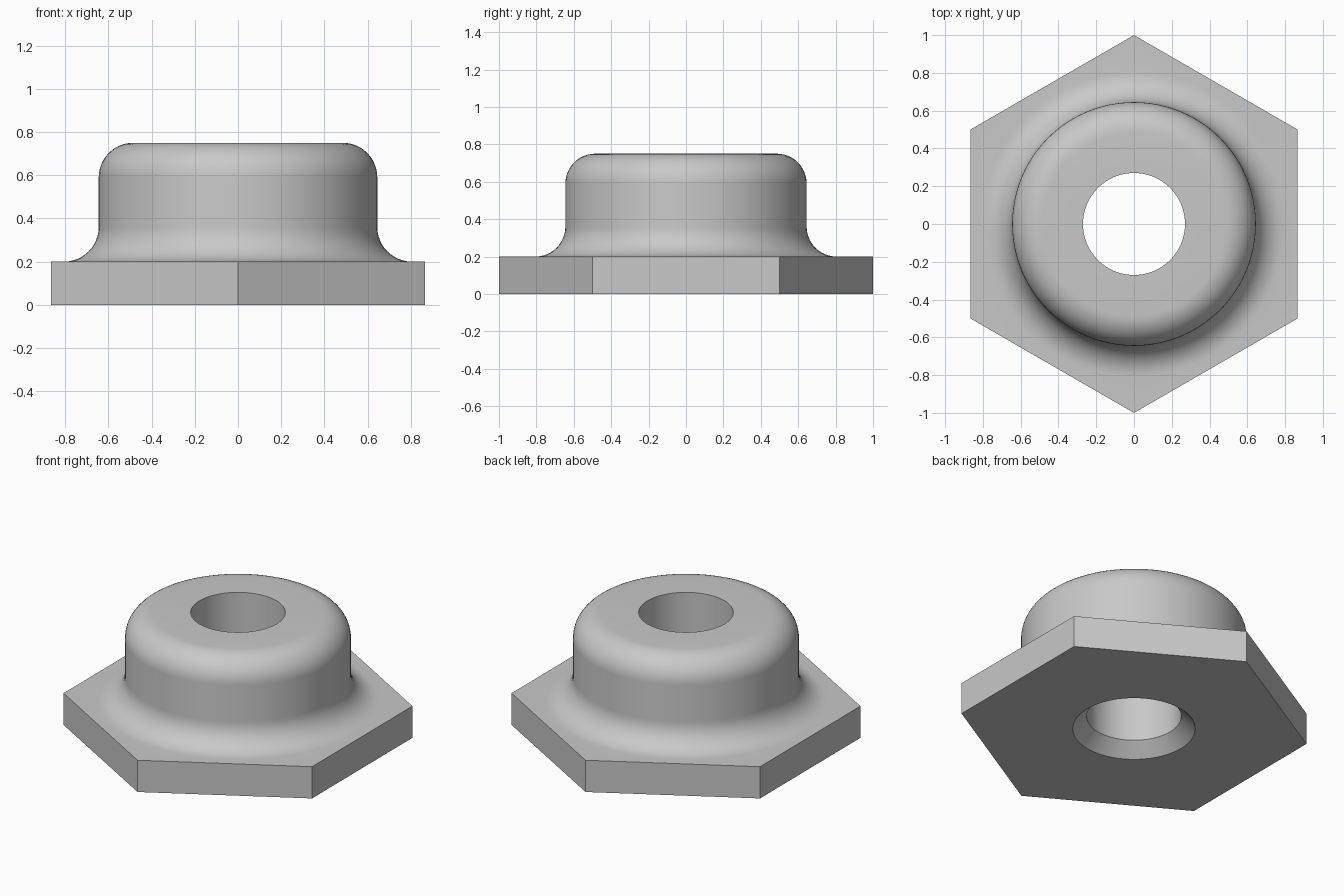
import bpy
import bmesh
from math import cos, sin, pi, radians

cube = bpy.data.objects.get("Cube")
if cube:
    bpy.data.objects.remove(cube)

SEGMENTS = 96          # multiple of six so the hexagon corners are exact
PLATE_TOP, HEIGHT = 0.20, 0.75
BOSS_R, BORE_R = 0.645, 0.27
ROUND, CHAMFER = 0.16, 0.08
ARC_STEPS = 12

grey = bpy.data.materials.new("light grey")
grey.use_nodes = True
colour = (0.58, 0.58, 0.58, 1)
grey.diffuse_color = colour
grey.node_tree.nodes["Principled BSDF"].inputs["Base Color"].default_value = colour


def arc(cx, cz, start, end):
    """Quarter arc of the common rounding radius, in degrees."""
    angles = [radians(start + (end - start) * i / ARC_STEPS) for i in range(ARC_STEPS + 1)]
    return [(cx + ROUND * cos(a), cz + ROUND * sin(a), False) for a in angles]


def hex_radius(angle):
    """Distance to a unit hexagon with corners on the y axis."""
    return cos(pi / 6) / cos((angle + pi / 6) % (pi / 3) - pi / 6)


# Closed section: radius, height, and whether the ring is hexagonal
profile = [(BORE_R + CHAMFER, 0, False), (1, 0, True), (1, PLATE_TOP, True)]
profile += arc(BOSS_R + ROUND, PLATE_TOP + ROUND, 270, 180)    # base fillet
profile += arc(BOSS_R - ROUND, HEIGHT - ROUND, 0, 90)          # rounded rim
profile += [(BORE_R, HEIGHT, False), (BORE_R, CHAMFER, False)]  # bore and chamfer

bm = bmesh.new()
rings = []
for radius, z, hexagonal in profile:
    ring = []
    for i in range(SEGMENTS):
        a = 2 * pi * i / SEGMENTS
        r = radius * hex_radius(a) if hexagonal else radius
        ring.append(bm.verts.new((r * cos(a), r * sin(a), z)))
    rings.append(ring)

# Bridge each ring to the next, closing back to the first
for low, high in zip(rings, rings[1:] + rings[:1]):
    for i in range(SEGMENTS):
        j = (i + 1) % SEGMENTS
        bm.faces.new((low[i], low[j], high[j], high[i]))
bmesh.ops.recalc_face_normals(bm, faces=bm.faces)

mesh = bpy.data.meshes.new("flanged_hex_bushing")
bm.to_mesh(mesh)
bm.free()
mesh.materials.append(grey)
bushing = bpy.data.objects.new("flanged_hex_bushing", mesh)
bpy.context.collection.objects.link(bushing)

# Smooth curves with crisp plate, bore and chamfer edges
bpy.ops.object.select_all(action="DESELECT")
bushing.select_set(True)
bpy.context.view_layer.objects.active = bushing
bpy.ops.object.shade_smooth_by_angle(angle=radians(30))
